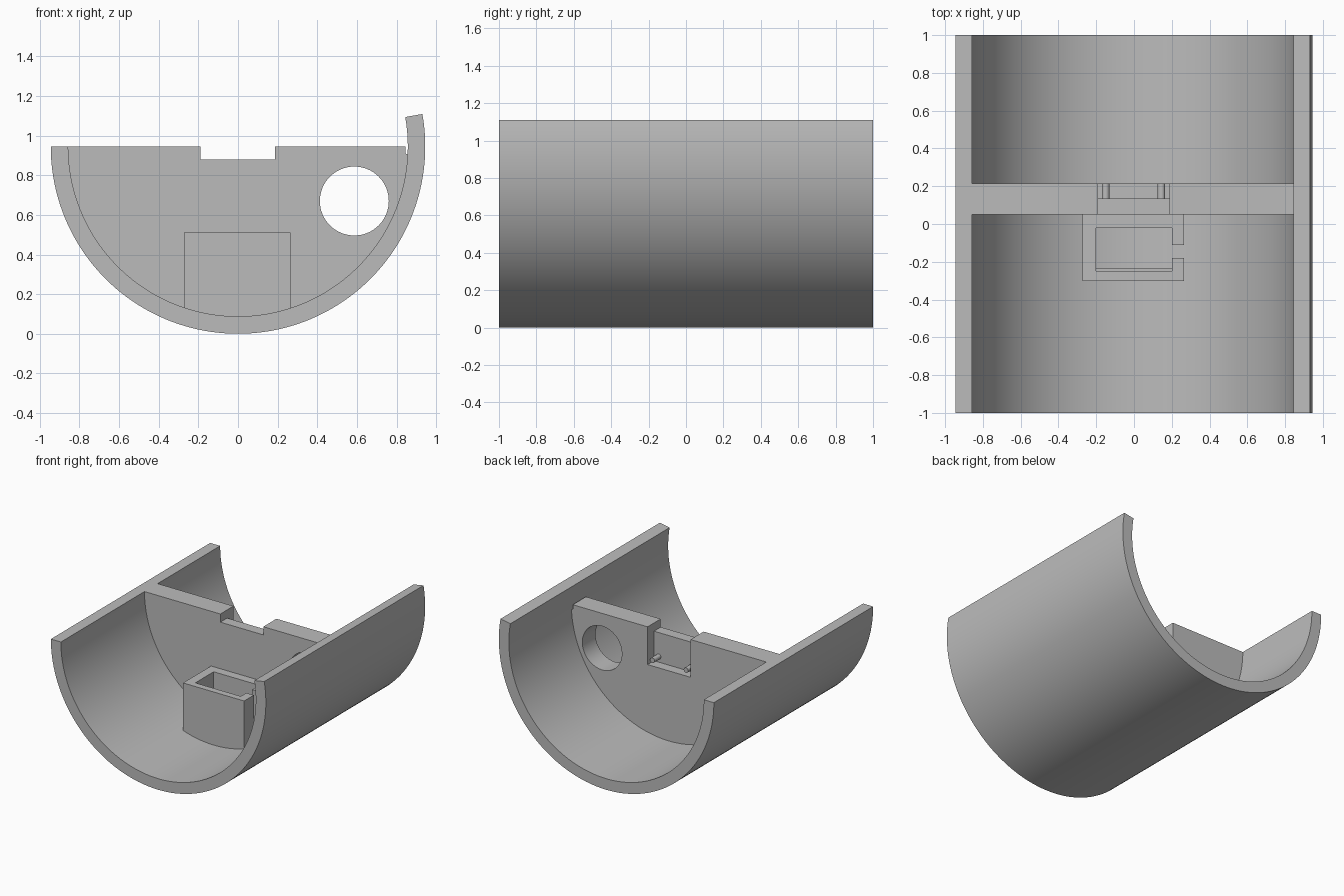
import bpy, bmesh
from math import sin, cos, radians, pi
from mathutils import Vector

if "Cube" in bpy.data.objects:
    bpy.data.objects.remove(bpy.data.objects["Cube"])

R_OUT, R_IN = 0.945, 0.857
CZ = 0.945  # height of the cylinder axis

grey = bpy.data.materials.new("plain grey")
grey.use_nodes = True
grey.diffuse_color = (0.5, 0.5, 0.5, 1)
grey.node_tree.nodes["Principled BSDF"].inputs["Base Color"].default_value = (0.5, 0.5, 0.5, 1)


def arc(radius, start, end, steps):
    """Points (x, z) on a circle about the axis, angles in degrees."""
    angles = [radians(start + (end - start) * i / steps) for i in range(steps + 1)]
    return [(radius * cos(a), CZ + radius * sin(a)) for a in angles]


def extrude(name, profile, low, high, axis="Y"):
    """Extrude a flat profile along Y (points x, z) or Z (points x, y)."""
    bm = bmesh.new()
    place = (lambda p: (p[0], low, p[1])) if axis == "Y" else (lambda p: (p[0], p[1], low))
    face = bm.faces.new([bm.verts.new(place(p)) for p in profile])
    moved = bmesh.ops.extrude_face_region(bm, geom=[face])["geom"]
    shift = Vector((0, high - low, 0)) if axis == "Y" else Vector((0, 0, high - low))
    bmesh.ops.translate(bm, vec=shift, verts=[g for g in moved if isinstance(g, bmesh.types.BMVert)])
    bmesh.ops.recalc_face_normals(bm, faces=bm.faces)
    mesh = bpy.data.meshes.new(name)
    bm.to_mesh(mesh)
    bm.free()
    mesh.materials.append(grey)
    obj = bpy.data.objects.new(name, mesh)
    bpy.context.collection.objects.link(obj)
    return obj


def rect(x0, x1, b0, b1):
    return [(x0, b0), (x1, b0), (x1, b1), (x0, b1)]


def circle(x, z, radius, steps):
    return [(x + radius * cos(2 * pi * i / steps), z + radius * sin(2 * pi * i / steps))
            for i in range(steps)]


def activate(obj):
    bpy.ops.object.select_all(action="DESELECT")
    obj.select_set(True)
    bpy.context.view_layer.objects.active = obj


def cut(obj, cutter):
    cutter.hide_render = True
    mod = obj.modifiers.new("cut", "BOOLEAN")
    mod.operation, mod.solver, mod.object = "DIFFERENCE", "EXACT", cutter
    activate(obj)
    bpy.ops.object.modifier_apply(modifier=mod.name)
    bpy.data.objects.remove(cutter)


def smooth(obj):
    activate(obj)
    bpy.ops.object.shade_smooth_by_angle(angle=radians(30))


# Half-pipe shell, raised ten degrees on one side
shell = extrude("half_pipe_shell", arc(R_OUT, 180, 370, 96) + arc(R_IN, 370, 180, 96), -1, 1)
smooth(shell)

# Bulkhead across the pipe, with its rim sunk into the shell
rim = arc(R_IN + 0.01, 180, 357, 88)
bulkhead = extrude("bulkhead", rim + [(0.845, 0.91), (0.845, CZ)], 0.05, 0.215)
cut(bulkhead, extrude("hole_cutter", circle(0.587, 0.67, 0.174, 64), -0.1, 0.4))
cut(bulkhead, extrude("notch_cutter", rect(-0.19, 0.187, 0.88, 1.1), -0.1, 0.4))
cut(bulkhead, extrude("recess_cutter", rect(-0.19, 0.187, 0.645, 1.2), 0.135, 0.5))
smooth(bulkhead)

# Two small pins low in the rear recess
for side, x in (("right", -0.15), ("left", 0.145)):
    smooth(extrude("recess_pin_" + side, circle(x, 0.69, 0.02, 20), 0.13, 0.215))

# Open holder in front of the bulkhead, slotted on one side
holder = extrude("holder_box", rect(-0.272, 0.265, -0.302, 0.06), 0.06, 0.51, "Z")
cut(holder, extrude("cavity_cutter", rect(-0.2, 0.2, -0.25, -0.02), 0, 0.7, "Z"))
cut(holder, extrude("slot_cutter", rect(0.15, 0.4, -0.18, -0.11), 0, 0.7, "Z"))
extrude("holder_ledge", rect(-0.205, 0.205, -0.255, -0.235), 0.06, 0.15, "Z")
